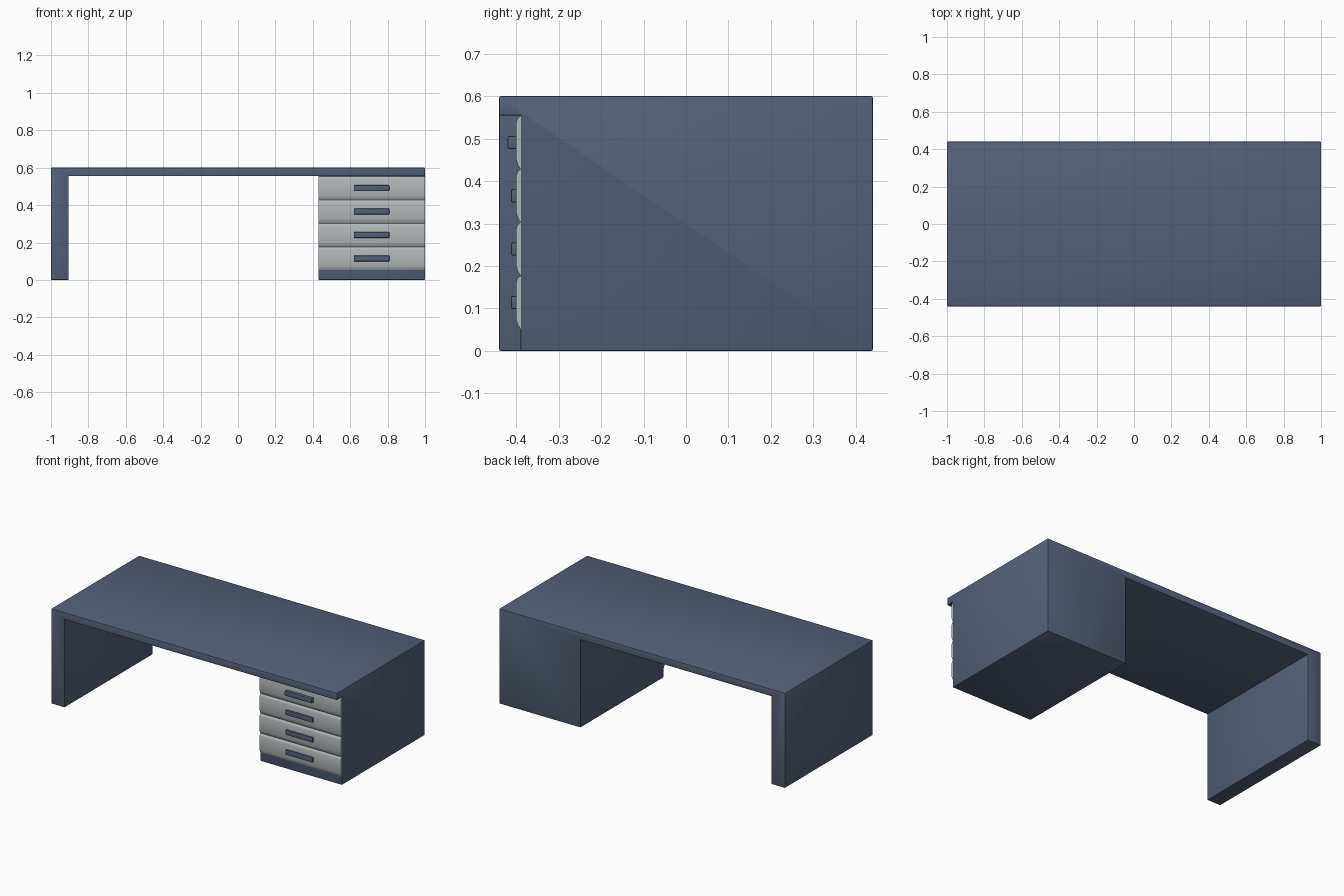
import bpy, bmesh
from mathutils import Vector

if "Cube" in bpy.data.objects:
    bpy.data.objects.remove(bpy.data.objects["Cube"])


def material(name, rgb):
    m = bpy.data.materials.new(name)
    m.diffuse_color = (*rgb, 1)
    m.use_nodes = True
    m.node_tree.nodes["Principled BSDF"].inputs["Base Color"].default_value = m.diffuse_color
    return m


BLUE = material("blue_paint", (0.09, 0.12, 0.195))
GREY = material("drawer_grey", (0.45, 0.48, 0.49))


def finish(bm, name, mat):
    bmesh.ops.recalc_face_normals(bm, faces=bm.faces)
    me = bpy.data.meshes.new(name)
    bm.to_mesh(me)
    bm.free()
    ob = bpy.data.objects.new(name, me)
    bpy.context.collection.objects.link(ob)
    me.materials.append(mat)
    bpy.ops.object.select_all(action='DESELECT')
    ob.select_set(True)
    bpy.context.view_layer.objects.active = ob
    bpy.ops.object.shade_smooth_by_angle(angle=0.6)
    return ob


def bevel(bm, edges, width, segments=1):
    bmesh.ops.bevel(bm, geom=edges, offset=width, segments=segments,
                    profile=0.5, affect='EDGES', clamp_overlap=True)


# Desk body: top, left leg and recessed right cabinet as one outer shell
def desk_body():
    grid = ([-1, -0.905, 0.43, 1], [-0.44, -0.39, 0.44], [0, 0.555, 0.6])
    solid = {(i, j, k) for i in range(3) for j in range(2) for k in range(2)
             if k == 1 or i == 0 or (i == 2 and j == 1)}
    bm = bmesh.new()
    for cell in solid:
        for axis in range(3):
            for side in (0, 1):
                nb = list(cell)
                nb[axis] += 1 if side else -1
                if tuple(nb) in solid:
                    continue
                u, v = (axis + 1) % 3, (axis + 2) % 3
                verts = []
                for du, dv in ((0, 0), (1, 0), (1, 1), (0, 1)):
                    p = Vector()
                    p[axis] = grid[axis][cell[axis] + side]
                    p[u] = grid[u][cell[u] + du]
                    p[v] = grid[v][cell[v] + dv]
                    verts.append(bm.verts.new(p))
                bm.faces.new(verts)
    bmesh.ops.remove_doubles(bm, verts=bm.verts, dist=1e-4)
    bmesh.ops.recalc_face_normals(bm, faces=bm.faces)
    bmesh.ops.dissolve_limit(bm, angle_limit=0.02, verts=bm.verts, edges=bm.edges)
    bm.normal_update()
    outer = [e for e in bm.edges if e.is_convex and e.calc_face_angle(0) > 0.5]
    bevel(bm, outer, 0.004, 2)
    finish(bm, "desk_body", BLUE)


# Drawer front: rounded-edge profile extruded along x
def drawer_front(name, z0):
    profile = [(-0.385, 0.0), (-0.390, 0.0), (-0.396, 0.010), (-0.400, 0.022),
               (-0.400, 0.110), (-0.397, 0.119), (-0.390, 0.125), (-0.385, 0.125)]
    bm = bmesh.new()
    face = bm.faces.new([bm.verts.new((0.431, y, z0 + z)) for y, z in profile])
    ext = bmesh.ops.extrude_face_region(bm, geom=[face])
    bmesh.ops.translate(bm, vec=(0.568, 0, 0),
                        verts=[g for g in ext["geom"] if isinstance(g, bmesh.types.BMVert)])
    finish(bm, name, GREY)


# Bar handle
def handle(name, z, front):
    back = -0.398
    bm = bmesh.new()
    bmesh.ops.create_cube(bm, size=1)
    bmesh.ops.scale(bm, vec=(0.19, back - front, 0.031), verts=bm.verts)
    bmesh.ops.translate(bm, vec=(0.714, (back + front) / 2, z), verts=bm.verts)
    bevel(bm, bm.edges[:], 0.004, 2)
    finish(bm, name, BLUE)


desk_body()
for n in range(4):
    z0 = 0.052 + n * 0.1255
    drawer_front(f"drawer_front_{n + 1}", z0)
    handle(f"drawer_handle_{n + 1}", z0 + 0.0625, -0.42 if n == 3 else -0.412)
